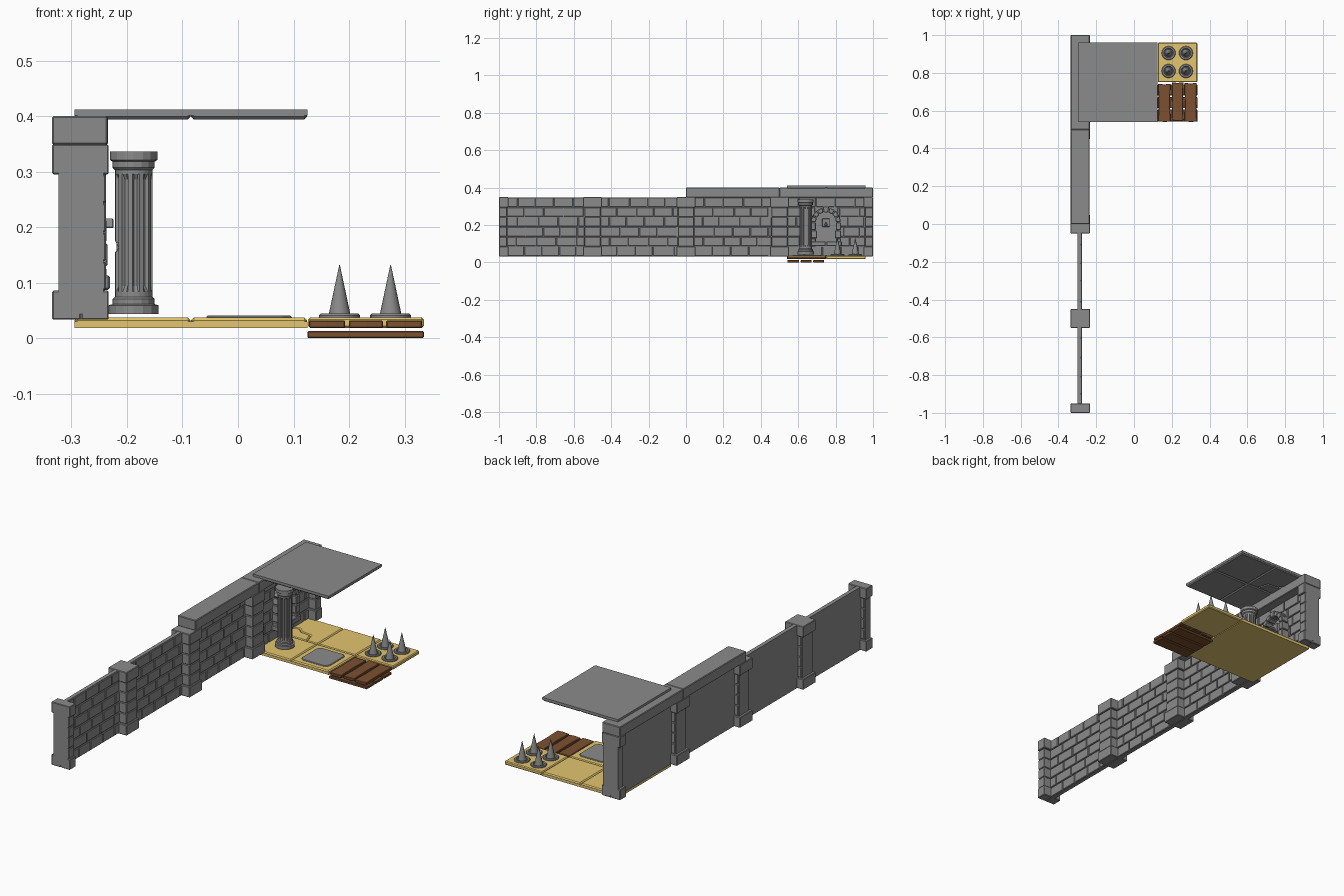
import bpy, bmesh, math, random
from mathutils import Vector

if "Cube" in bpy.data.objects:
    bpy.data.objects.remove(bpy.data.objects["Cube"])

random.seed(4)


def material(name, rgb):
    m = bpy.data.materials.new(name)
    m.diffuse_color = (*rgb, 1)
    m.use_nodes = True
    m.node_tree.nodes["Principled BSDF"].inputs["Base Color"].default_value = m.diffuse_color
    return m


STONE = material("dark_stone", (0.26, 0.26, 0.26))
SAND = material("sandstone", (0.77, 0.56, 0.16))
WOOD = material("wood", (0.20, 0.082, 0.03))


def finish(bm, name, mat=STONE, bevel=0, smooth=False):
    bmesh.ops.recalc_face_normals(bm, faces=bm.faces)
    me = bpy.data.meshes.new(name)
    bm.to_mesh(me)
    bm.free()
    ob = bpy.data.objects.new(name, me)
    bpy.context.collection.objects.link(ob)
    me.materials.append(mat)
    if bevel:
        b = ob.modifiers.new("bevel", 'BEVEL')
        b.width, b.segments = bevel, 1
    if smooth:
        bpy.context.view_layer.objects.active = ob
        ob.select_set(True)
        bpy.ops.object.shade_smooth_by_angle(angle=math.radians(35))
        ob.select_set(False)
    return ob


def prism(bm, pts, a, b, axis='z'):
    """Extrude a polygon: xy points along z, or yz points along x."""
    def place(p, h):
        return (p[0], p[1], h) if axis == 'z' else (h, p[0], p[1])
    lo = [bm.verts.new(place(p, a)) for p in pts]
    hi = [bm.verts.new(place(p, b)) for p in pts]
    bm.faces.new(lo)
    bm.faces.new(hi)
    for i in range(len(pts)):
        j = (i + 1) % len(pts)
        bm.faces.new((lo[i], lo[j], hi[j], hi[i]))


def box(bm, x0, x1, y0, y1, z0, z1):
    prism(bm, [(x0, y0), (x1, y0), (x1, y1), (x0, y1)], z0, z1)


def bridge(bm, rings):
    """Skin a stack of rings and cap both ends."""
    for a, b in zip(rings, rings[1:]):
        for i in range(len(a)):
            j = (i + 1) % len(a)
            bm.faces.new((a[i], a[j], b[j], b[i]))
    bm.faces.new(rings[0])
    bm.faces.new(rings[-1])


def lathe(bm, prof, cx, cy, n):
    """Closed round solid from (radius, z) points."""
    bridge(bm, [[bm.verts.new((cx + r * math.cos(2 * math.pi * i / n),
                               cy + r * math.sin(2 * math.pi * i / n), z)) for i in range(n)]
                for r, z in prof])


Z0, H = 0.033, 0.0525      # lowest course and course height

# Wall panels: flat back, staggered bricks on the +x side
for k, c in enumerate((-0.75, -0.25, 0.25, 0.75)):
    bm = bmesh.new()
    box(bm, -0.300, -0.281, c - 0.21, c + 0.21, Z0, 0.348)
    finish(bm, f"wall_core_{k}")
    bm = bmesh.new()
    lo, hi = c - 0.209, c + 0.209
    for row in range(6):
        y = lo - (0.05 if row % 2 else 0)
        z = Z0 + row * H
        while y < hi - 0.01:
            w = random.uniform(0.088, 0.112)
            a, b = max(y, lo) + 0.002, min(y + w, hi) - 0.002
            y += w
            if b - a < 0.015:
                continue
            parts = [(a, b)]
            # leave the arched niche open
            if k == 3 and 1 <= row <= 4 and b > 0.69 and a < 0.81:
                parts = [(a, min(b, 0.69)), (max(a, 0.81), b)]
            for p, q in parts:
                if q - p > 0.012:
                    box(bm, -0.290, -0.2755, p, q, z + 0.002, z + H - 0.002)
    finish(bm, f"wall_bricks_{k}", bevel=0.002)

# Pillars: split foot, coursed shaft and head; half width at both wall ends
for k, c in enumerate((-1, -0.5, 0, 0.5, 1)):
    def ends(r):
        return max(-1, c - r), min(1, c + r)
    bm = bmesh.new()
    box(bm, -0.335, -0.283, *ends(0.05), Z0, Z0 + H)
    box(bm, -0.2825, -0.233, *ends(0.05), Z0, Z0 + H)
    box(bm, -0.335, -0.233, *ends(0.05), 0.295, 0.349)
    for i in range(4):
        z = Z0 + (i + 1) * H
        box(bm, -0.318, -0.238, *ends(0.043), z + 0.001, z + H - 0.001)
    finish(bm, f"pillar_stones_{k}", bevel=0.0025)
    bm = bmesh.new()
    box(bm, -0.323, -0.242, *ends(0.039), Z0 + 0.01, 0.34)
    finish(bm, f"pillar_core_{k}")

# Wide coping on the taller half of the wall
for k, (a, b) in enumerate(((0, 0.5), (0.5, 1))):
    bm = bmesh.new()
    box(bm, -0.335, -0.235 + 0.001 * k, a, b, 0.348, 0.40)
    finish(bm, f"coping_{k}", bevel=0.003)

# Arched niche: jamb stones, voussoirs, sill
bm = bmesh.new()
CY, SP, RI, RO = 0.748, 0.215, 0.054, 0.08
for s in (-1, 1):
    for i in range(3):
        a, b = sorted((CY + s * (RI - 0.006 * (i % 2)), CY + s * RO))
        z = 0.085 + i * 0.0433
        box(bm, -0.285, -0.237 + 0.002 * (i % 2), a, b, z + 0.001, z + 0.0423)
for i in range(7):
    t0, t1 = math.pi * i / 7 + 0.02, math.pi * (i + 1) / 7 - 0.02
    ro = RO + (0.006 if i == 3 else 0)
    pts = [(CY + r * math.cos(t), SP + r * math.sin(t))
           for r, t in ((RI, t0), (ro, t0), (ro, t1), (RI, t1))]
    prism(bm, pts, -0.285, -0.238, 'x')
finish(bm, "niche_arch", bevel=0.003)
bm = bmesh.new()
box(bm, -0.285, -0.231, CY - 0.085, CY - 0.002, 0.087, 0.113)
box(bm, -0.285, -0.231, CY + 0.002, CY + 0.085, 0.087, 0.113)
finish(bm, "niche_sill", bevel=0.003)

# Stepped bracket inside the niche
bm = bmesh.new()
box(bm, -0.285, -0.255, CY - 0.02, CY + 0.02, 0.19, 0.235)
prism(bm, [(CY - 0.01, 0.198), (CY + 0.01, 0.198), (CY, 0.217)], -0.26, -0.224, 'x')
finish(bm, "niche_bracket", bevel=0.002)


def slabs(name, z_base, z_face, mat):
    """Four square slabs on a thin backing, one slab cracked in two."""
    bm = bmesh.new()
    box(bm, -0.295, 0.125, 0.54, 0.96, *z_base)
    finish(bm, name + "_backing", mat)
    bm = bmesh.new()
    for i in range(2):
        for j in range(2):
            x0, y0 = -0.2945 + 0.21 * i, 0.5405 + 0.21 * j
            x1, y1 = x0 + 0.209, y0 + 0.209
            if (i, j) == (0, 1):
                crack = [(x0, y0 + 0.07), (x0 + 0.05, y0 + 0.09), (x0 + 0.075, y0 + 0.065),
                         (x0 + 0.13, y0 + 0.06), (x0 + 0.15, y0)]
                prism(bm, [(x0, y0)] + crack[::-1], *z_face)
                up = [(x + 0.0005, y + 0.0005) for x, y in crack]
                prism(bm, up + [(x1, y0), (x1, y1), (x0, y1)], *z_face)
            else:
                box(bm, x0, x1, y0, y1, *z_face)
    finish(bm, name + "_slabs", mat, bevel=0.005)


slabs("floor", (0.018, 0.030), (0.022, 0.037), SAND)
slabs("ceiling", (0.401, 0.412), (0.394, 0.409), STONE)

# Spike trap tile
bm = bmesh.new()
box(bm, 0.126, 0.335, 0.751, 0.96, 0.018, 0.037)
finish(bm, "spike_tile", SAND, bevel=0.004)
for i, x in enumerate((0.183, 0.275)):
    for j, y in enumerate((0.81, 0.905)):
        bm = bmesh.new()
        lathe(bm, [(0.037, 0.033), (0.037, 0.041), (0.034, 0.044), (0.026, 0.044), (0.023, 0.038)], x, y, 20)
        finish(bm, f"spike_collar_{i}{j}", smooth=True)
        bm = bmesh.new()
        lathe(bm, [(0.0205, 0.035), (0.019, 0.045), (0.0005, 0.132)], x, y, 16)
        finish(bm, f"spike_{i}{j}", smooth=True)

# Pressure plate with clipped corners
bm = bmesh.new()
w, q = 0.077, 0.06
pts = [(q, -w), (w, -q), (w, q), (q, w), (-q, w), (-w, q), (-w, -q), (-q, -w)]
prism(bm, [(0.02 + a, 0.645 + b) for a, b in pts], 0.03, 0.041)
finish(bm, "pressure_plate", bevel=0.003)

# Plank trapdoor: upper boards along y, lower boards along x
bm = bmesh.new()
for x0, x1, y0, y1 in ((0.128, 0.193, 0.54, 0.742), (0.200, 0.261, 0.545, 0.75), (0.267, 0.332, 0.54, 0.747)):
    m = (x0 + x1) / 2
    prism(bm, [(x0, y0 + 0.004), (m, y0), (x1, y0 + 0.003), (x1 - 0.003, 0.65), (x1, y1),
               (m, y1 - 0.003), (x0, y1), (x0 + 0.003, 0.63)], 0.018, 0.032)
finish(bm, "upper_planks", WOOD, bevel=0.002)
bm = bmesh.new()
for y0, y1 in ((0.542, 0.605), (0.613, 0.672), (0.68, 0.738)):
    box(bm, 0.125, 0.335, y0, y1, 0.0, 0.0125)
finish(bm, "lower_planks", WOOD, bevel=0.002)

# Fluted column shaft with closed flute ends
PX, PY, N = -0.188, 0.64, 10
bm = bmesh.new()
rings = []
for z, d in ((0.065, 0), (0.084, 0), (0.094, 0.006), (0.286, 0.006), (0.296, 0), (0.31, 0)):
    ring = []
    for i in range(N):
        for f, deep in ((0.0, 0), (0.4, 0), (0.53, 1), (0.87, 1)):
            t = 2 * math.pi * (i + f) / N
            r = 0.0335 - d * deep
            ring.append(bm.verts.new((PX + r * math.cos(t), PY + r * math.sin(t), z)))
    rings.append(ring)
bridge(bm, rings)
shaft = finish(bm, "column_shaft")

# Chip knocked out of the shaft
bm = bmesh.new()
bmesh.ops.create_cube(bm, size=0.02)
chip = finish(bm, "chip_cutter")
chip.location = Vector((PX - 0.036, PY - 0.008, 0.165))
chip.rotation_euler = (0.3, 0.75, 0.2)
chip.hide_render = True
chip.hide_viewport = True
cut = shaft.modifiers.new("chip", 'BOOLEAN')
cut.object, cut.operation = chip, 'DIFFERENCE'

# Column foot and head
for name, prof in (("column_foot", [(0.045, 0.043), (0.045, 0.059), (0.038, 0.061), (0.038, 0.07), (0.034, 0.074)]),
                   ("column_head", [(0.034, 0.303), (0.038, 0.307), (0.038, 0.318), (0.043, 0.321), (0.043, 0.336)])):
    bm = bmesh.new()
    lathe(bm, prof, PX, PY, 16)
    finish(bm, name)
